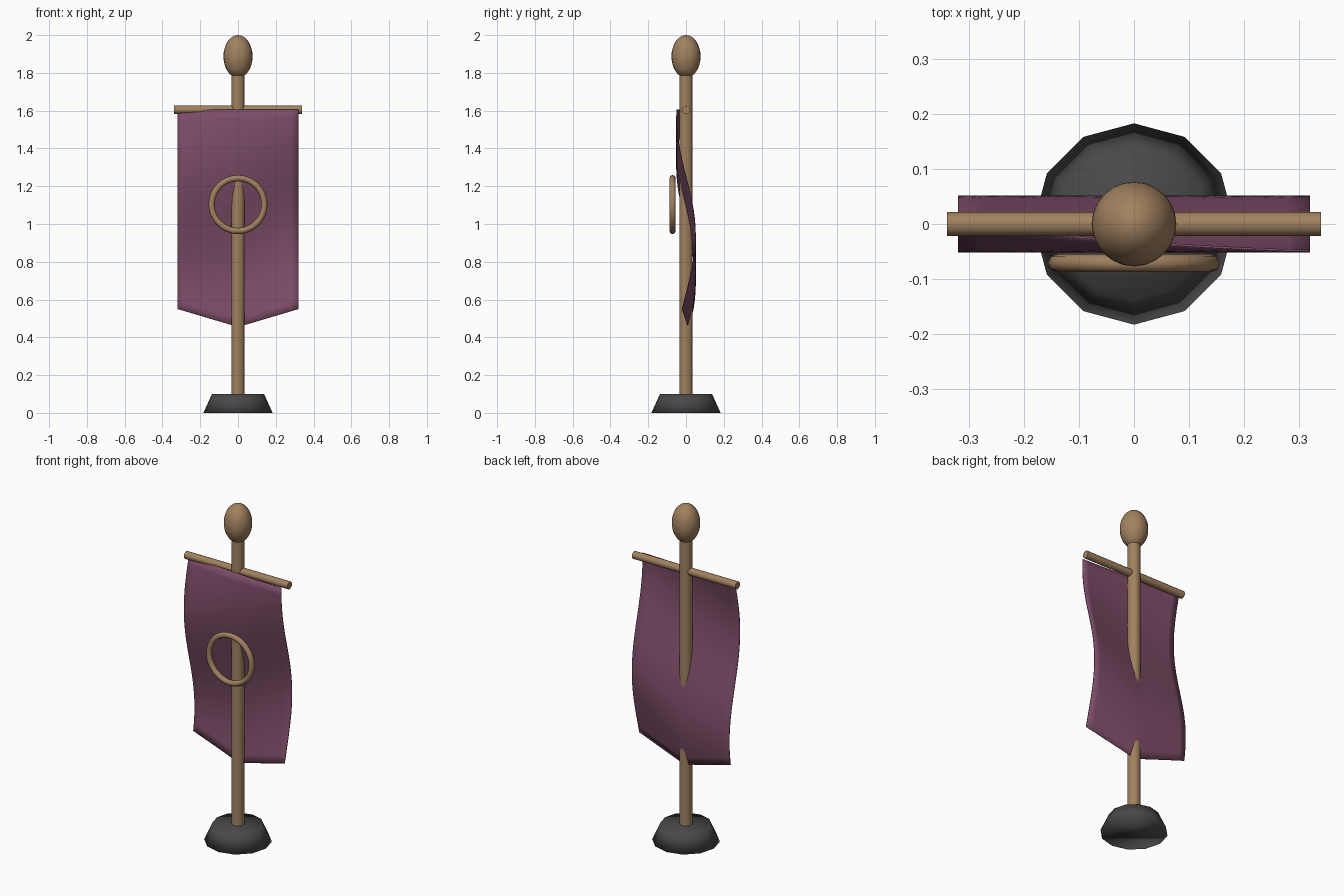
import bpy, bmesh, math

if "Cube" in bpy.data.objects:
    bpy.data.objects.remove(bpy.data.objects["Cube"], do_unlink=True)


def material(name, colour):
    mat = bpy.data.materials.new(name)
    mat.use_nodes = True
    mat.diffuse_color = (*colour, 1)
    mat.node_tree.nodes["Principled BSDF"].inputs["Base Color"].default_value = (*colour, 1)
    return mat


wood = material("warm wood", (0.36, 0.22, 0.115))
cloth = material("plum cloth", (0.2, 0.072, 0.135))
iron = material("dark iron", (0.065, 0.065, 0.065))


def finish(name, mat, angle=None):
    """Name, colour and smooth the part that was just added."""
    obj = bpy.context.object
    obj.name = obj.data.name = name
    obj.data.materials.append(mat)
    if angle is None:
        bpy.ops.object.shade_smooth()
    else:
        bpy.ops.object.shade_smooth_by_angle(angle=math.radians(angle))
    return obj


# Heavy twelve-sided foot
FOOT_HEIGHT = 0.1
bpy.ops.mesh.primitive_cone_add(vertices=12, radius1=0.183, radius2=0.138,
                                depth=FOOT_HEIGHT, location=(0, 0, FOOT_HEIGHT / 2))
finish("base", iron)

# Upright pole
POLE_TOP = 1.8
bpy.ops.mesh.primitive_cylinder_add(vertices=16, radius=0.035, depth=POLE_TOP - 0.08,
                                    location=(0, 0, (POLE_TOP + 0.08) / 2))
finish("pole", wood, 40)

# Egg-shaped finial
bpy.ops.mesh.primitive_uv_sphere_add(segments=24, ring_count=16, radius=1, location=(0, 0, 1.887))
bpy.context.object.scale = (0.077, 0.077, 0.113)
bpy.ops.object.transform_apply(location=False, rotation=False)
finish("finial", wood)

# Crossbar that carries the cloth
BAR_Z = 1.605
bpy.ops.mesh.primitive_cylinder_add(vertices=12, radius=0.022, depth=0.68,
                                    location=(0, 0, BAR_Z), rotation=(0, math.pi / 2, 0))
finish("crossbar", wood, 40)

# Ring emblem in front of the cloth
bpy.ops.mesh.primitive_torus_add(major_segments=32, minor_segments=8, major_radius=0.14,
                                 minor_radius=0.0165, location=(0, -0.071, 1.103),
                                 rotation=(math.pi / 2, 0, 0))
finish("ring", wood)

# Rippling cloth with a pointed lower edge
HALF_WIDTH, DROP, POINT, RIPPLE = 0.32, 1.055, 0.095, 0.05
bm = bmesh.new()
bmesh.ops.create_grid(bm, x_segments=16, y_segments=24, size=1)
for v in bm.verts:
    across, down = v.co.x, (1 - v.co.y) / 2
    length = DROP + POINT * (1 - abs(across))
    phase = 5.35 * down + 0.64 * across - 2.44
    v.co = (across * HALF_WIDTH, RIPPLE * math.sin(phase), BAR_Z - down * length)
bmesh.ops.recalc_face_normals(bm, faces=bm.faces)
mesh = bpy.data.meshes.new("banner")
bm.to_mesh(mesh)
bm.free()
banner = bpy.data.objects.new("banner", mesh)
bpy.context.collection.objects.link(banner)
bpy.ops.object.select_all(action="DESELECT")
banner.select_set(True)
bpy.context.view_layer.objects.active = banner
finish("banner", cloth, 40)
thick = banner.modifiers.new("thickness", "SOLIDIFY")
thick.thickness = 0.004
thick.offset = 0
